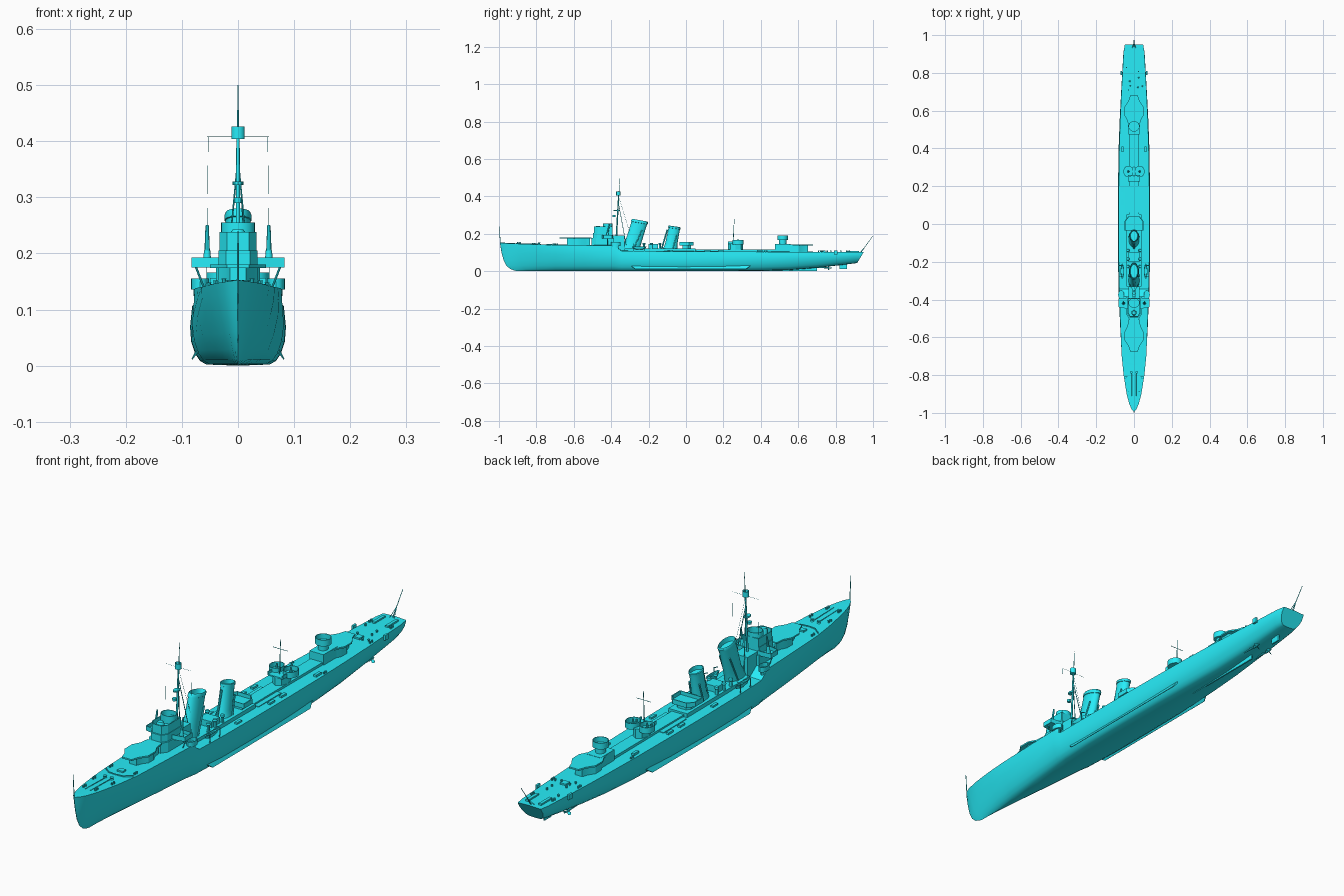
import bpy, bmesh, random
from math import sin, cos, pi, radians
from mathutils import Vector

random.seed(4)
SIDES = (-1, 1)
paint = bpy.data.materials.new("cyan_paint")
paint.diffuse_color = (.02, .85, .95, 1)


def loft(name, rings):
    """Skin a list of equal-length point rings and cap both ends."""
    bm = bmesh.new()
    vs = [[bm.verts.new(p) for p in r] for r in rings]
    n = len(rings[0])
    for a, b in zip(vs, vs[1:]):
        for i in range(n):
            j = (i + 1) % n
            bm.faces.new((a[i], a[j], b[j], b[i]))
    bm.faces.new(vs[0])
    bm.faces.new(vs[-1])
    bmesh.ops.recalc_face_normals(bm, faces=bm.faces)
    me = bpy.data.meshes.new(name)
    bm.to_mesh(me)
    bm.free()
    me.materials.append(paint)
    ob = bpy.data.objects.new(name, me)
    bpy.context.collection.objects.link(ob)
    return ob


def oval(rx, ry, n=24):
    return [(rx * cos(2 * pi * i / n), ry * sin(2 * pi * i / n)) for i in range(n)]


def stack(name, outline, cx, cy, levels):
    """Levels are (scale, z, y shift, tilt)."""
    rings = []
    for lv in levels:
        s, z, dy, tilt = (tuple(lv) + (0, 0))[:4]
        rings.append([(cx + x * s, cy + dy + y * s, z + tilt * y * s) for x, y in outline])
    return loft(name, rings)


def walled(name, outline, cx, cy, z0, z1, inner=.92):
    """Solid floor with a thin raised bulwark."""
    return stack(name, outline, cx, cy,
                 [(1, z0), (1, z1), (inner, z1), (inner, z0 + .004)])


def box(name, x0, x1, y0, y1, z0, z1, taper=1):
    hx, hy = abs(x1 - x0) / 2, abs(y1 - y0) / 2
    return stack(name, [(-hx, -hy), (hx, -hy), (hx, hy), (-hx, hy)],
                 (x0 + x1) / 2, (y0 + y1) / 2, [(1, z0), (taper, z1)])


def rod(name, a, b, r=.0015, r2=None, n=8):
    a, b = Vector(a), Vector(b)
    q = (b - a).to_track_quat('Z', 'Y')
    mk = lambda c, rad: [c + q @ Vector((x, y, 0)) for x, y in oval(rad, rad, n)]
    return loft(name, [mk(a, r), mk(b, r if r2 is None else r2)])


# Hull: stations of y, half breadth, keel z, deck z, section fullness
stations = [(-.995, .001, 0, .152, .6), (-.98, .013, 0, .151, .6), (-.95, .026, 0, .149, .58),
            (-.9, .039, 0, .147, .54), (-.8, .055, 0, .143, .45), (-.7, .065, 0, .14, .36),
            (-.55, .075, 0, .139, .25), (-.385, .081, 0, .138, .17), (-.345, .082, 0, .109, .15),
            (-.2, .085, 0, .107, .13), (0, .086, 0, .106, .13), (.2, .085, 0, .105, .14),
            (.4, .082, .002, .104, .17), (.55, .077, .006, .103, .2), (.7, .07, .018, .102, .22),
            (.82, .063, .032, .102, .22), (.91, .058, .04, .102, .22), (.95, .051, .044, .102, .22)]
levels = ((0, .095), (.02, .08), (.08, .055), (.2, .034), (.4, .019), (.65, .009), (.85, .004), (1, 0))
rings = []
for y, w, k, d, e in stations:
    side = []
    for t, stem in levels:
        x = w * min(1, (1.12 - .2 * e) * t ** e)
        if e < .3:
            x *= 1 - .05 * max(0, (t - .6) / .4)
        yy = y + stem * max(0, 1 - (y + .995) / .3)
        if y > .9:
            yy -= .035 * (1 - t) * (y - .82) / .13
        side.append((x, yy, k + (d - k) * t))
    rings.append(side + [(0, y, d + .002)] + [(-x, b, c) for x, b, c in side[:0:-1]])
loft("hull", rings)

# Underwater gear
box("skeg", -.003, .003, .35, .7, 0, .025)
box("rudder", -.003, .003, .82, .86, .012, .05)
for s in SIDES:
    loft("bilge_keel", [[(s * .066, y0, .03), (s * .072, y0, .034), (s * .083, y1, .012), (s * .081, y1, .011)]
                        for y0, y1 in ((-.3, -.27), (.35, .32))])
    rod("propeller_shaft", (s * .03, .48, .028), (s * .03, .765, .018), .003)
    for leg in SIDES:
        rod("shaft_bracket", (s * .03, .73, .019), (s * (.03 + leg * .015), .73, .045), .0018)
    rod("propeller_hub", (s * .03, .75, .018), (s * .03, .78, .018), .0045, .002)
    for i in range(3):
        a = i * 2 * pi / 3 + pi / 2
        p = Vector((s * .03, .762, .018))
        d, t = Vector((cos(a), 0, sin(a))), Vector((-sin(a), .6, cos(a))) * .004
        loft("propeller_blade", [[p + d * r - t * f, p + d * r + t * f, p + d * r + t * f + Vector((0, .001, 0)),
                                  p + d * r - t * f + Vector((0, .001, 0))] for r, f in ((.003, .6), (.011, 1.4), (.017, .6))])

# Gun platforms fore and aft, outlines pointing away from midships
gun_deck = [(.02, -.085), (.03, -.055), (.05, -.025), (.05, .02), (.034, .05), (.03, .085),
            (-.03, .085), (-.034, .05), (-.05, .02), (-.05, -.025), (-.03, -.055), (-.02, -.085)]
aft_deck = [(x, -y) for x, y in gun_deck]
stack("forward_gun_house", gun_deck, 0, -.575, [(.72, .137), (.72, .176)])
stack("forward_gun_platform", gun_deck, 0, -.59, [(1, .174), (1, .18)])
stack("aft_gun_house", aft_deck, 0, .585, [(.78, .1), (.78, .14)])
stack("aft_gun_platform", aft_deck, 0, .595, [(1, .138), (1, .144)])

# Breakwater on the foredeck
for s in SIDES:
    loft("breakwater", [[(x, y, .138), (x, y + .004, .138), (x, y + .004, .146), (x, y, .146)]
                        for x, y in ((0, -.745), (s * .03, -.742), (s * .058, -.72))])

# Bridge
bridge = [(.033, .05), (.033, -.03), (.02, -.05), (-.02, -.05), (-.033, -.03), (-.033, .05)]
stack("bridge_base", bridge, 0, -.445, [(1.2, .137), (1.2, .178)])
stack("bridge_lower", bridge, 0, -.445, [(1.05, .176), (1.05, .205)])
walled("bridge_upper", bridge, 0, -.442, .2, .238)
walled("bridge_top", oval(.03, .026), 0, -.418, .225, .255)
stack("director", oval(.014, .014, 16), 0, -.47, [(1, .2), (1, .235), (.7, .243)])
box("bridge_aft_house", -.03, .03, -.4, -.33, .107, .19)
for s in SIDES:
    wing = [(-.027, -.03), (.027, -.02), (.027, .025), (-.027, .03)]
    walled("bridge_wing", [(s * x, y) for x, y in wing], s * .056, -.42, .175, .193)
    rod("wing_strut", (s * .06, -.42, .137), (s * .075, -.42, .176), .002)
    stack("wing_gun_mount", oval(.008, .008, 12), s * .055, -.42, [(1, .178), (.7, .205)])
    rod("wing_gun_barrel", (s * .055, -.42, .2), (s * .055, -.41, .25), .005, .003)
    walled("side_tub", oval(.016, .025, 16), s * .068, -.375, .136, .155)
    stack("side_tub_support", oval(.01, .015, 12), s * .068, -.375, [(1, .105), (1, .137)])

# Funnel casing and two raked funnels
box("funnel_casing", -.04, .04, -.33, .05, .104, .122)
funnel = oval(.023, .043, 32)
stack("forward_funnel", funnel, 0, -.3, [
    (1.25, .12), (1.12, .14, .01), (1.02, .16, .02), (.97, .258, .05, -.18), (1.04, .259, .05, -.18),
    (1.04, .268, .053, -.18), (.95, .273, .054, -.18), (.82, .255, .05, -.18)])
small = oval(.023, .033, 32)
stack("aft_funnel", small, 0, -.085, [
    (1.2, .12), (1.1, .13, .002), (1, .145, .006), (.92, .228, .022, -.15), (1, .229, .022, -.15),
    (1, .238, .024, -.15), (.88, .24, .024, -.15), (.8, .224, .022, -.15)])
for y, top, dy in ((-.33, .25, .045), (-.12, .222, .02)):
    rod("steam_pipe", (0, y - .01, .12), (0, y + dy, top), .004, n=12)
    for s in SIDES:
        rod("side_steam_pipe", (s * .026, y + .05, .12), (s * .022, y + .05 + dy, top - .03), .003)
box("boiler_vent_house", -.028, .028, -.2, -.15, .12, .145)
for s in SIDES:
    for y in (-.225, -.185, -.14):
        stack("ventilator", oval(.007, .007, 12), s * .032, y, [(.8, .12), (.8, .142), (1.2, .145), (1, .152)])

# Midship gun platform behind the second funnel
mid = [(.05, -.03), (.05, .02), (.03, .045), (-.03, .045), (-.05, .02), (-.05, -.03)]
stack("midship_house", mid, 0, 0, [(.6, .12), (.6, .14)])
walled("midship_platform", mid, 0, -.005, .138, .156)
# Low deckhouse and twin-tub platform
box("centre_deckhouse", -.026, .026, .05, .48, .103, .115)
box("torpedo_base", -.045, .045, .06, .2, .103, .109)
stack("twin_tub_house", oval(.027, .04, 8), 0, .265, [(1, .11), (1, .15)])
box("twin_tub_deck", -.03, .03, .225, .3, .145, .15)
for s in SIDES:
    walled("gun_tub", oval(.026, .03), s * .03, .278, .143, .166)
    stack("tub_gun_mount", oval(.006, .006, 10), s * .03, .278, [(1, .146), (.5, .172)])
    box("tub_deck_screen", s * .03, s * .033, .225, .26, .146, .16)
# Aft tower with gun tub
box("aft_tower_base", -.03, .03, .475, .56, .1, .145)
stack("aft_tower", oval(.018, .02, 16), 0, .517, [(1, .14), (1, .168)])
walled("aft_tub", oval(.029, .028), 0, .517, .166, .19)

# Foremast with tripod legs, lookout, yards and rigging
rod("foremast", (0, -.375, .13), (0, -.36, .41), .0045, .003, 12)
rod("topmast", (0, -.36, .4), (0, -.353, .5), .002, .0008)
walled("crows_nest", oval(.012, .011, 16), 0, -.362, .404, .426)
stack("mast_platform", oval(.01, .016, 12), 0, -.372, [(1, .322), (1, .328)])
stack("mast_lamp", oval(.007, .008, 12), 0, -.385, [(1, .29), (1.1, .3)])
rod("mast_yard", (-.055, -.36, .408), (.055, -.36, .408), .0005, n=4)
for s in SIDES:
    rod("tripod_leg", (0, -.362, .37), (s * .022, -.32, .14), .0015)
    rod("halyard", (s * .053, -.36, .408), (s * .056, -.36, .155), .0003, n=4)
rod("backstay", (0, -.36, .4), (.015, -.28, .14), .0006, n=4)
# Aft mast and staffs
rod("aft_mast", (0, .25, .11), (0, .258, .278), .0025, .001)
rod("aft_yard", (-.03, .256, .243), (.03, .256, .243), .001)
rod("jack_staff", (0, -.992, .145), (0, -.9985, .24), .0018, .0012)
rod("ensign_staff", (0, .935, .1), (0, .999, .189), .0018, .001)
for s in SIDES:
    rod("ensign_staff_brace", (s * .01, .93, .1), (0, .962, .137), .001)

# Boats with davits, lockers and deck fittings
for s in SIDES:
    stack("ship_boat", oval(.009, .04, 16), s * .062, -.25, [(.45, .117), (.85, .122), (1, .133), (.8, .133), (.7, .126)])
    for y in (-.28, -.22):
        rod("davit", (s * .076, y, .104), (s * .078, y, .142), .0018)
        rod("davit_arm", (s * .078, y, .142), (s * .062, y, .148), .0018)
    for y in (-.1, .1, .17, .38):
        box("locker", s * .055, s * .066, y, y + .03, .103, .113)
    for y, x, z in ((-.9, .025, .145), (-.82, .04, .142), (-.7, .052, .138), (.42, .07, .1), (.72, .056, .1), (.86, .045, .1)):
        for dy in (0, .012):
            stack("bollard", oval(.0035, .0035, 8), s * x, y + dy, [(1, z), (1, z + .008), (1.3, z + .01)])
    rod("anchor_chain", (s * .011, -.91, .149), (s * .011, -.79, .146), .0015, n=6)
    stack("capstan", oval(.007, .007, 12), s * .014, -.785, [(1, .142), (.7, .149), (1, .153)])
    box("charge_rack", s * .022, s * .034, .86, .925, .101, .109)
    box("charge_thrower", s * .064, s * .072, .79, .81, .09, .11)
    for i in range(4):
        y = random.uniform(.7, .84)
        stack("deck_vent", oval(.003, .003, 8), s * random.uniform(.018, .045), y,
              [(1, .1), (1, .107), (1.4, .109), (1, .112)])
box("fore_hatch", -.012, .012, -.715, -.695, .139, .148)
box("aft_hatch", -.012, .012, .72, .745, .101, .11)

# Smooth shading with sharp edges kept
bpy.ops.object.select_all(action='SELECT')
bpy.context.view_layer.objects.active = bpy.data.objects["hull"]
bpy.ops.object.shade_smooth_by_angle(angle=radians(30))
